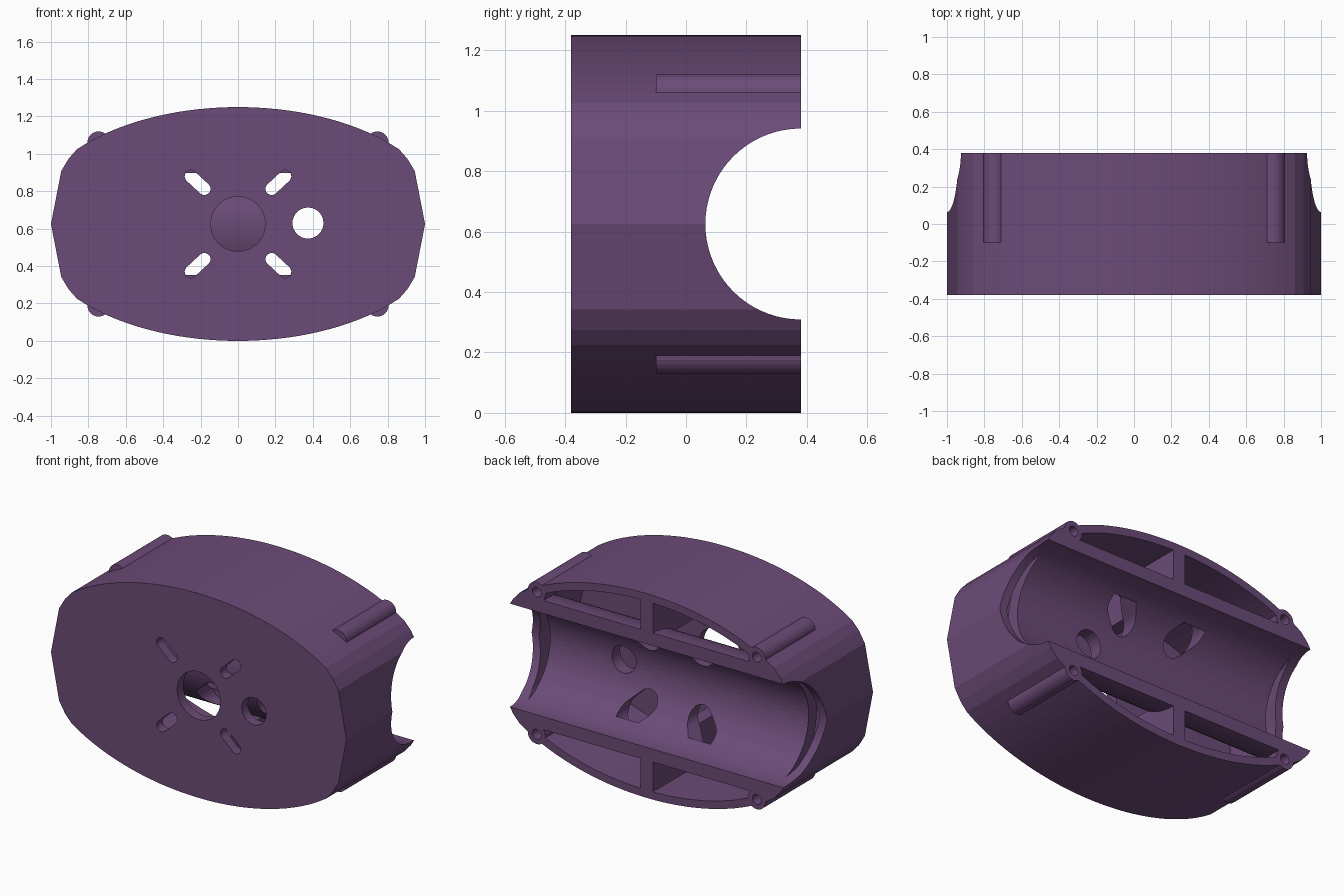
import bpy, bmesh, math

old = bpy.data.objects.get("Cube")
if old:
    bpy.data.objects.remove(old, do_unlink=True)

MID = 0.625      # height of the centre line
BACK = 0.38      # half depth

mat = bpy.data.materials.new("dull_purple")
mat.use_nodes = True
colour = (0.150, 0.070, 0.188, 1)
mat.diffuse_color = colour
bsdf = mat.node_tree.nodes["Principled BSDF"]
bsdf.inputs["Base Color"].default_value = colour
bsdf.inputs["Roughness"].default_value = 0.6


def prism(name, outline, y0, y1):
    """Extrude an (x, z) outline, measured from the centre line, along y."""
    bm = bmesh.new()
    face = bm.faces.new([bm.verts.new((x, y0, MID + z)) for x, z in outline])
    new = bmesh.ops.extrude_face_region(bm, geom=[face])["geom"]
    moved = [v for v in new if isinstance(v, bmesh.types.BMVert)]
    bmesh.ops.translate(bm, verts=moved, vec=(0, y1 - y0, 0))
    bmesh.ops.recalc_face_normals(bm, faces=bm.faces)
    mesh = bpy.data.meshes.new(name)
    bm.to_mesh(mesh)
    bm.free()
    mesh.materials.append(mat)
    ob = bpy.data.objects.new(name, mesh)
    bpy.context.collection.objects.link(ob)
    return ob


def slot(a, b, r, n=12):
    """Outline of a rounded slot from a to b; a circle when a equals b."""
    ang = math.atan2(b[1] - a[1], b[0] - a[0])
    pts = []
    for (cx, cz), start in ((b, ang - math.pi / 2), (a, ang + math.pi / 2)):
        last = n if a != b else n - 1
        for i in range(last + 1):
            t = start + math.pi * i / n
            pts.append((cx + r * math.cos(t), cz + r * math.sin(t)))
    return pts


def box(x, z0, z1):
    return [(-x, z0), (x, z0), (x, z1), (-x, z1)]


def bar_along_x(name, r, half):
    """Cylinder lying along x, centred on the back face."""
    ob = prism(name, slot((0, 0), (0, 0), r, 36), -half, half)
    for v in ob.data.vertices:
        x, y, z = v.co
        v.co = (y, BACK - x, z)
    return ob


def boolean(target, tool, op):
    mod = target.modifiers.new("cut", 'BOOLEAN')
    mod.operation = op
    mod.solver = 'EXACT'
    mod.object = tool
    bpy.context.view_layer.update()
    with bpy.context.temp_override(object=target, active_object=target):
        bpy.ops.object.modifier_apply(modifier=mod.name)
    bpy.data.objects.remove(tool, do_unlink=True)


# Oval outline: shallow arcs above and below, blunt faceted ends
quarter = [(x, MID * math.sqrt(1 - (x / 1.12) ** 2))
           for x in [0.86 * i / 16 for i in range(17)]]
quarter += [(0.905, 0.35), (0.945, 0.283)]
right = quarter + [(1, 0)] + [(x, -z) for x, z in reversed(quarter)]
oval = right + [(-x, -z) for x, z in right[1:-1]]

bosses = [(sx * 0.745, sz * 0.435) for sx in (-1, 1) for sz in (-1, 1)]

# Outer body with screw bosses bulging through its skin
body = prism("motor_housing", oval, -BACK, 0.5)
for c in bosses:
    boolean(body, prism("boss", slot(c, c, 0.06), -0.1, 0.6), 'UNION')
boolean(body, prism("trim", box(2, -2, 2), BACK, 1), 'DIFFERENCE')

# Hollow interior, leaving the trough wall, centre ribs and bosses
cavity = prism("cavity", [(x * 0.95, z * 0.925) for x, z in oval], -0.32, 0.5)
boolean(cavity, bar_along_x("trough_wall", 0.395, 0.875), 'DIFFERENCE')
for s in (-1, 1):
    lo, hi = sorted((s * 0.33, s * 0.7))
    boolean(cavity, prism("rib", box(0.042, lo, hi), -0.5, 0.7), 'DIFFERENCE')
for c in bosses:
    boolean(cavity, prism("boss", slot(c, c, 0.06), -0.1, 0.7), 'DIFFERENCE')
boolean(body, cavity, 'DIFFERENCE')

# Half-round trough across the back
boolean(body, bar_along_x("trough", 0.316, 1.3), 'DIFFERENCE')

# Shaft hole, cable hole and screw holes
centre, cable = (0, 0), (0.374, 0.005)
boolean(body, prism("shaft", slot(centre, centre, 0.146, 20), -0.6, -0.2), 'DIFFERENCE')
boolean(body, prism("cable", slot(cable, cable, 0.083, 16), -0.6, 0.3), 'DIFFERENCE')
for c in bosses:
    boolean(body, prism("screw", slot(c, c, 0.03), 0, 0.6), 'DIFFERENCE')

# Diagonal mounting slots, with wider tool openings through the trough
for sx in (-1, 1):
    for sz in (-1, 1):
        a, b = (sx * 0.18, sz * 0.188), (sx * 0.252, sz * 0.255)
        boolean(body, prism("slot", slot(a, b, 0.033), -0.6, -0.2), 'DIFFERENCE')
        boolean(body, prism("opening", slot(a, b, 0.07), -0.15, 0.22), 'DIFFERENCE')
